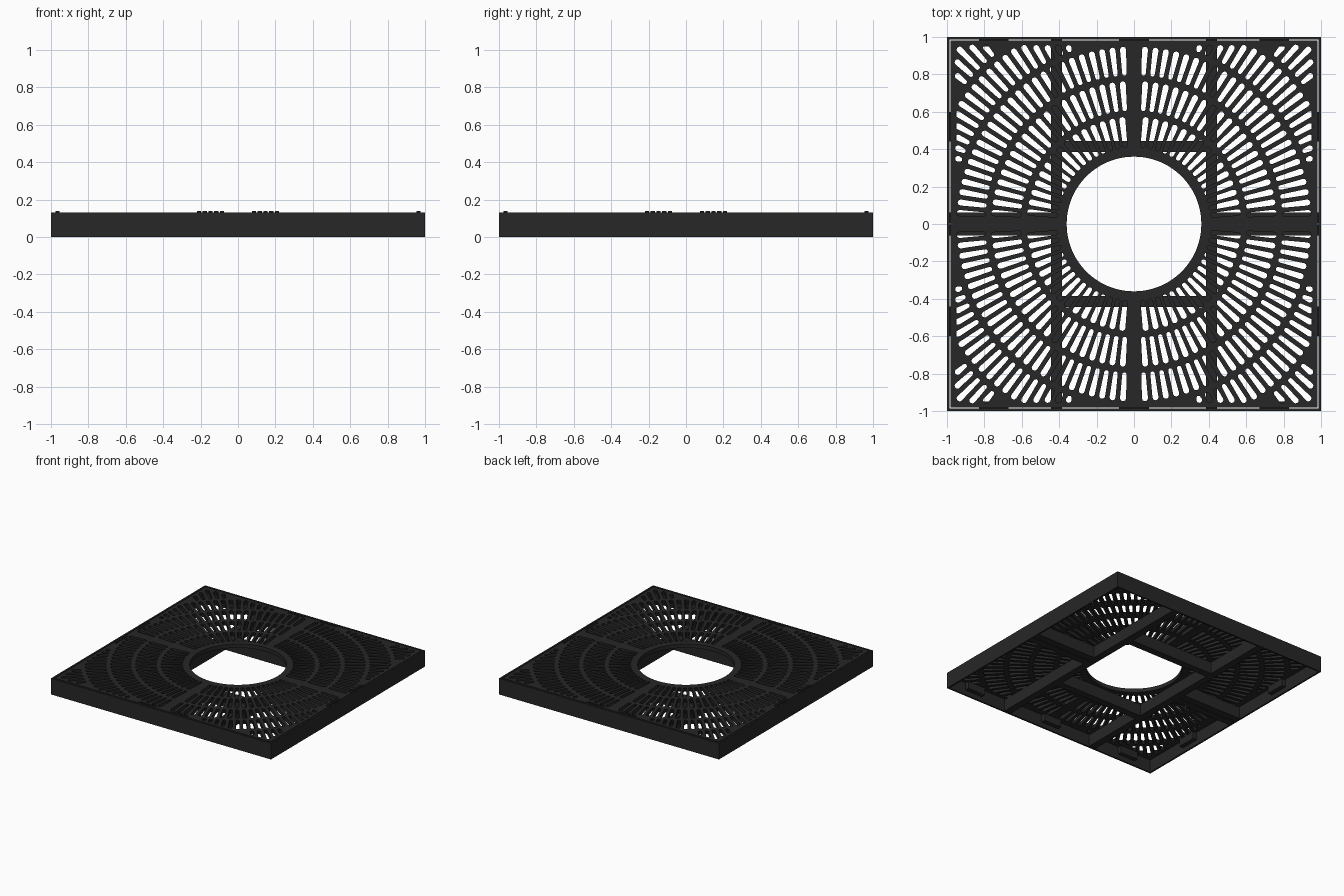
import bpy
from math import sin, cos, pi, asin

if "Cube" in bpy.data.objects:
    bpy.data.objects.remove(bpy.data.objects["Cube"])

TOP = 0.132          # walking surface
PLATE = 0.032        # grate plate thickness

iron = bpy.data.materials.new("dark_iron")
iron.diffuse_color = (0.02, 0.02, 0.02, 1)
iron.use_nodes = True
iron.node_tree.nodes["Principled BSDF"].inputs["Base Color"].default_value = iron.diffuse_color


def plate(name, loops, z0, z1):
    """Flat filled outline with holes, extruded from z0 to z1."""
    cu = bpy.data.curves.new(name, 'CURVE')
    cu.dimensions = '2D'
    cu.fill_mode = 'BOTH'
    cu.extrude = (z1 - z0) / 2
    for pts in loops:
        sp = cu.splines.new('POLY')
        sp.points.add(len(pts) - 1)
        for p, (x, y) in zip(sp.points, pts):
            p.co = (x, y, 0, 1)
        sp.use_cyclic_u = True
    ob = bpy.data.objects.new(name, cu)
    bpy.context.collection.objects.link(ob)
    ob.location.z = (z0 + z1) / 2
    bpy.ops.object.select_all(action='DESELECT')
    ob.select_set(True)
    bpy.context.view_layer.objects.active = ob
    bpy.ops.object.convert(target='MESH')
    ob = bpy.context.view_layer.objects.active
    ob.data.materials.clear()
    ob.data.materials.append(iron)
    bpy.ops.object.shade_smooth_by_angle(angle=0.4)
    return ob


def box(name, x0, x1, y0, y1, z0, z1):
    bpy.ops.mesh.primitive_cube_add(
        size=1, location=((x0 + x1) / 2, (y0 + y1) / 2, (z0 + z1) / 2))
    ob = bpy.context.object
    ob.name = name
    ob.scale = (x1 - x0, y1 - y0, z1 - z0)
    bpy.ops.object.transform_apply(location=False, rotation=False, scale=True)
    ob.data.materials.append(iron)
    return ob


def square(h):
    return [(-h, -h), (h, -h), (h, h), (-h, h)]


def slot(a, r0, r1, w0=0.012, w1=0.016, n=5):
    """Radial slot with round ends, slightly wider outside."""
    pts = []
    for i in range(n + 1):
        t = -pi / 2 + pi * i / n
        pts.append((r1 - w1 + w1 * cos(t), w1 * sin(t)))
    for i in range(n + 1):
        t = pi / 2 + pi * i / n
        pts.append((r0 + w0 + w0 * cos(t), w0 * sin(t)))
    return [(x * cos(a) - y * sin(a), x * sin(a) + y * cos(a)) for x, y in pts]


# grate plate: square with round tree opening and five rings of slots
loops = [square(0.98),
         [(0.36 * cos(2 * pi * i / 96), 0.36 * sin(2 * pi * i / 96)) for i in range(96)]]
rings = [(0.41, 0.575, 15), (0.605, 0.765, 20), (0.795, 0.95, 25),
         (0.98, 1.14, 30), (1.17, 1.335, 35)]
for r0, r1, n in rings:
    margin = asin(0.055 / ((r0 + r1) / 2))
    for q in range(4):
        for i in range(n):
            a = q * pi / 2 + margin + (pi / 2 - 2 * margin) * i / (n - 1)
            end = min(r1, 0.955 / max(abs(cos(a)), abs(sin(a))))
            if end - r0 > 0.035:
                loops.append(slot(a, r0, end))
plate("grate_plate", loops, TOP - PLATE, TOP)

# outer frame wall
plate("outer_frame", [square(1.0), square(0.986)], 0, TOP)

# support beams under the plate
zb = TOP - PLATE
for s in (-1, 1):
    box("long_beam", s * 0.415 - 0.03, s * 0.415 + 0.03, -0.986, 0.986, 0.002, zb)
    box("cross_beam", -0.385, 0.385, s * 0.415 - 0.03, s * 0.415 + 0.03, 0.002, zb)
    for t in (-1, 1):
        x0, x1 = sorted((s * 0.445, s * 0.986))
        box("middle_beam", x0, x1, t * 0.033 - 0.029, t * 0.033 + 0.029, 0.002, zb)

# support tabs on the inside of the frame
for s in (-1, 1):
    lo, hi = sorted((s * 0.95, s * 0.986))
    for c in (-0.75, 0, 0.75):
        box("frame_tab", c - 0.08, c + 0.08, lo, hi, 0.04, zb)
    for c in (-0.52, 0.52):
        box("frame_tab", lo, hi, c - 0.08, c + 0.08, 0.04, zb)

# raised grip bars near the middle of each edge
for s in (-1, 1):
    for t in (-1, 1):
        for i in range(5):
            c = t * (0.085 + 0.031 * i)
            box("grip_bar", c - 0.011, c + 0.011, s * 0.965 - 0.011, s * 0.965 + 0.011, TOP - 0.004, TOP + 0.006)
            box("grip_bar", s * 0.965 - 0.011, s * 0.965 + 0.011, c - 0.011, c + 0.011, TOP - 0.004, TOP + 0.006)
